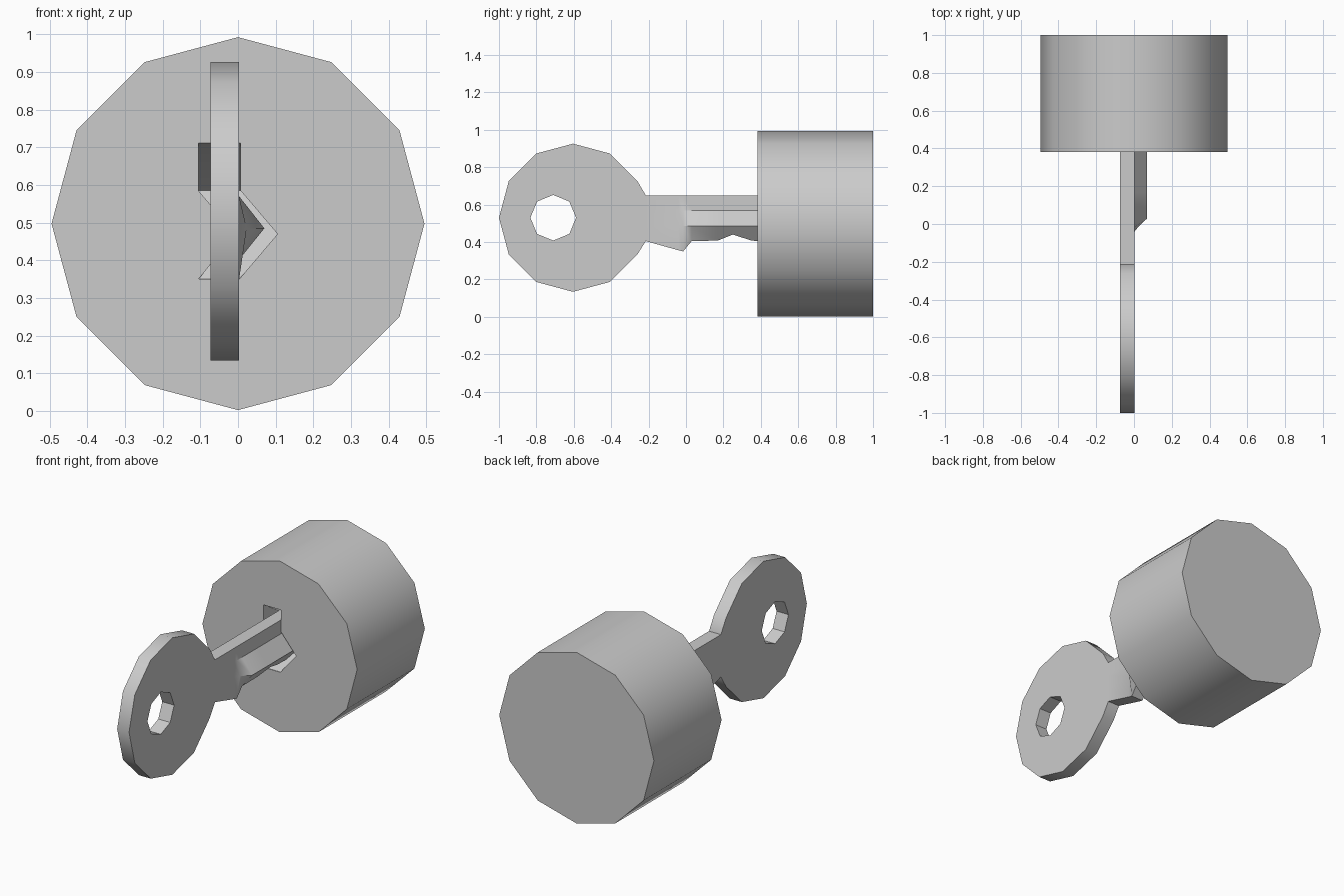
import bpy, bmesh, math
from math import sin, cos, pi

if "Cube" in bpy.data.objects:
    bpy.data.objects.remove(bpy.data.objects["Cube"])

XR, THICK = 0.003, 0.076      # right face of the key and its thickness
ZC = 0.4975


def make(name, bm, smooth=35):
    bmesh.ops.recalc_face_normals(bm, faces=bm.faces)
    me = bpy.data.meshes.new(name)
    bm.to_mesh(me)
    bm.free()
    ob = bpy.data.objects.new(name, me)
    bpy.context.collection.objects.link(ob)
    bpy.ops.object.select_all(action='DESELECT')
    ob.select_set(True)
    bpy.context.view_layer.objects.active = ob
    if smooth:
        bpy.ops.object.shade_smooth_by_angle(angle=math.radians(smooth))
    return ob


def loft(rings):
    """Skin a list of equal-length closed rings; returns bmesh and vertex rings."""
    bm = bmesh.new()
    vs = [[bm.verts.new(p) for p in r] for r in rings]
    n = len(vs[0])
    for a, b in zip(vs, vs[1:]):
        for i in range(n):
            bm.faces.new((a[i], a[(i + 1) % n], b[(i + 1) % n], b[i]))
    return bm, vs


def prism(name, pts, x0, x1, smooth=35):
    bm, vs = loft([[(x, y, z) for y, z in pts] for x in (x0, x1)])
    for r in vs:
        bm.faces.new(r)
    return make(name, bm, smooth)


def cut(target, cutter):
    mod = target.modifiers.new("cut", 'BOOLEAN')
    mod.operation, mod.solver, mod.object = 'DIFFERENCE', 'EXACT', cutter
    cutter.hide_render = True
    bpy.ops.object.select_all(action='DESELECT')
    target.select_set(True)
    bpy.context.view_layer.objects.active = target
    bpy.ops.object.modifier_apply(modifier=mod.name)
    bpy.data.objects.remove(cutter)
    bpy.ops.object.shade_smooth_by_angle(angle=math.radians(35))


# lock barrel: twelve-sided drum lying along y
bm, vs = loft([[(0.495 * sin(i * pi / 6), y, ZC + 0.495 * cos(i * pi / 6))
                for i in range(12)] for y in (0.382, 1.0)])
for r in vs:
    bm.faces.new(r)
barrel = make("lock_barrel", bm)

# keyhole: slot on top of a chevron, with a wedge-shaped floor
hole = [(-0.105, 0.711), (0.007, 0.711), (0.007, 0.585), (0.105, 0.47),
        (0.003, 0.35), (-0.105, 0.35), (-0.007, 0.47), (-0.105, 0.585)]


def floor_y(z):
    t = (0.711 - z) / 0.126 if z > 0.585 else (z - 0.35) / 0.235
    return 0.385 + 0.2 * t


bm, (front, back) = loft([[(x, 0.3, z) for x, z in hole],
                          [(x, floor_y(z), z) for x, z in hole]])
bm.faces.new(front)
bm.faces.new([back[i] for i in (0, 1, 2, 7)])
bm.faces.new(back[2:8])
cut(barrel, make("keyhole_cutter", bm, 0))

# key bow: twelve-sided disc, blunt where it meets the blade, with a ring hole
bow = [(-0.604 + 0.396 * cos(i * pi / 6), 0.53 + 0.396 * sin(i * pi / 6))
       for i in range(1, 12)]
bow += [(-0.215, 0.405), (-0.215, 0.65)]
key_bow = prism("key_bow", bow, XR - THICK, XR)
ring = [(-0.71 + 0.122 * cos(i * pi / 4), 0.53 + 0.122 * sin(i * pi / 4))
        for i in range(8)]
cut(key_bow, prism("ring_hole_cutter", ring, -0.2, 0.2, 0))

# key blade: flat neck with a stop, turning into a chevron section with notches
# each station: y, bottom edge height, bulge of the chevron
stations = [(-0.215, 0.405, 0), (-0.04, 0.356, 0), (-0.015, 0.35, 0.02),
            (0.03, 0.405, 0.067), (0.17, 0.408, 0.067), (0.25, 0.44, 0.067),
            (0.35, 0.408, 0.067), (0.39, 0.405, 0.067), (0.62, 0.42, 0.067)]
rings = []
for y, b, s in stations:
    xb = XR + s * max(0, b - 0.402) / 0.083
    side = [(XR, 0.65), (XR, 0.57), (XR + s, 0.485), (xb, b)]
    rings.append([(x, y, z) for x, z in side] +
                 [(x - THICK, y, z) for x, z in reversed(side)])
bm, vs = loft(rings)
bm.faces.new(vs[0])
bm.faces.new(vs[-1])
make("key_blade", bm)
